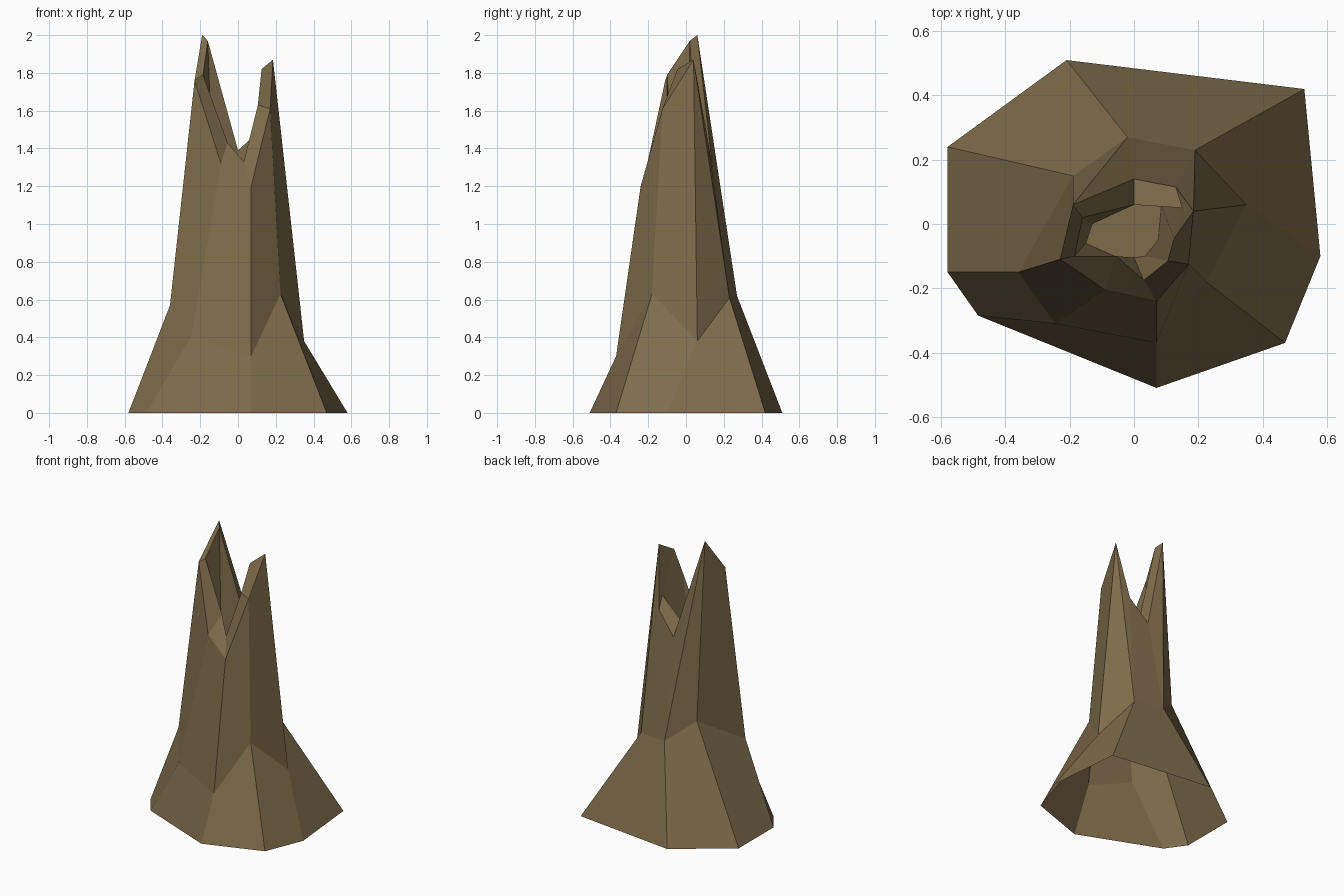
import bpy, bmesh

if "Cube" in bpy.data.objects:
    bpy.data.objects.remove(bpy.data.objects["Cube"])

# Eight-sided cross-sections, counter-clockwise from the left side
base = [(-.58, -.15, 0), (-.485, -.285, 0), (.07, -.51, 0), (.47, -.37, 0),
        (.58, -.10, 0), (.53, .42, 0), (-.21, .51, 0), (-.58, .24, 0)]
waist = [(-.36, -.15, .57), (-.245, -.31, .41), (.07, -.37, .30), (.225, -.18, .63),
         (.35, .06, .38), (.19, .23, .61), (-.02, .27, .62), (-.19, .15, .76)]
rim = [(-.23, -.11, 1.76), (-.09, -.205, 1.32), (.07, -.24, 1.2), (.17, -.125, 1.61),
       (.185, .04, 1.87), (.13, .115, 1.45), (0, .14, 1.30), (-.19, .06, 2.0)]
inner_rim = [(-.185, -.10, 1.79), (-.055, -.10, 1.43), (.03, -.175, 1.33), (.105, -.115, 1.63),
             (.125, -.045, 1.82), (.15, .05, 1.525), (0, .06, 1.39), (-.16, .02, 1.97)]
floor = [(x, y, 1.15) for x, y in [(-.15, -.06), (-.06, -.10), (.0, -.105), (.035, -.10),
                                   (.075, -.05), (.085, .055), (0, .06), (-.13, 0)]]

bark = bpy.data.materials.new("bark brown")
bark.diffuse_color = (.21, .15, .07, 1)
bark.use_nodes = True
bark.node_tree.nodes["Principled BSDF"].inputs["Base Color"].default_value = bark.diffuse_color

bm = bmesh.new()
rings = [[bm.verts.new(p) for p in ring] for ring in (base, waist, rim, inner_rim, floor)]

# Flared roots, trunk wall, jagged rim and hollow: bridge each ring to the next
for level, (low, high) in enumerate(zip(rings, rings[1:])):
    for i in range(8):
        j = (i + 1) % 8
        a, b, c, d = low[i], low[j], high[j], high[i]
        if level == 1 and i == 4:        # creases on the back of the trunk
            bm.faces.new((a, b, d))
            bm.faces.new((b, c, d))
        elif level == 1 and i == 6:
            bm.faces.new((a, b, c))
            bm.faces.new((a, c, d))
        else:
            bm.faces.new((a, b, c, d))

# Floor of the hollow; the underside stays open
bm.faces.new(rings[-1])

mesh = bpy.data.meshes.new("tree_stump")
bm.to_mesh(mesh)
bm.free()
mesh.materials.append(bark)
stump = bpy.data.objects.new("tree_stump", mesh)
bpy.context.collection.objects.link(stump)
